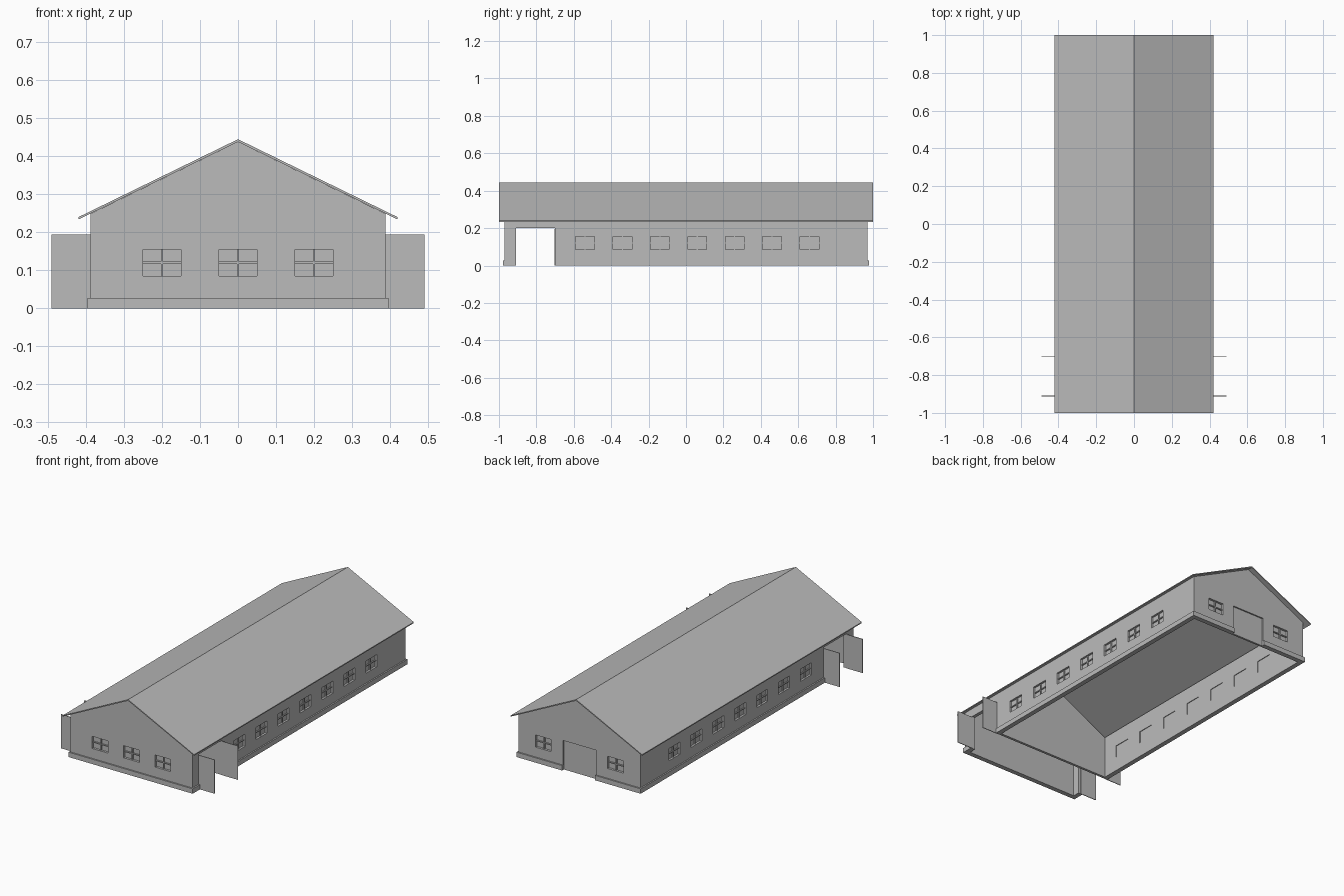
import bpy
import bmesh
from mathutils import Matrix

if "Cube" in bpy.data.objects:
    bpy.data.objects.remove(bpy.data.objects["Cube"])

grey = bpy.data.materials.new("plain_grey")
grey.diffuse_color = (0.5, 0.5, 0.5, 1)
grey.use_nodes = True
grey.node_tree.nodes["Principled BSDF"].inputs["Base Color"].default_value = grey.diffuse_color


def prism(name, outline, y0, y1):
    """Extrude an x/z outline along y."""
    bm = bmesh.new()
    face = bm.faces.new([bm.verts.new((x, y0, z)) for x, z in outline])
    moved = bmesh.ops.extrude_face_region(bm, geom=[face])["geom"]
    bmesh.ops.translate(bm, vec=(0, y1 - y0, 0),
                        verts=[v for v in moved if isinstance(v, bmesh.types.BMVert)])
    bmesh.ops.recalc_face_normals(bm, faces=bm.faces)
    mesh = bpy.data.meshes.new(name)
    bm.to_mesh(mesh)
    bm.free()
    mesh.materials.append(grey)
    obj = bpy.data.objects.new(name, mesh)
    bpy.context.collection.objects.link(obj)
    return obj


def box(name, x0, x1, y0, y1, z0, z1):
    x0, x1 = sorted((x0, x1))
    y0, y1 = sorted((y0, y1))
    return prism(name, [(x0, z0), (x1, z0), (x1, z1), (x0, z1)], y0, y1)


def cut(wall, cutters):
    """Cut box-shaped openings in a wall."""
    for c in cutters:
        c.hide_render = True
        c.hide_viewport = True
        c.display_type = 'WIRE'
        mod = wall.modifiers.new("opening", 'BOOLEAN')
        mod.operation = 'DIFFERENCE'
        mod.solver = 'EXACT'
        mod.object = c


W, L, T = 0.388, 0.97, 0.02          # half width, half length, wall thickness
EAVE, APEX = 0.249, 0.438            # underside of roof at wall and ridge
Z0, Z1, HALF = 0.085, 0.155, 0.05    # window sill, head, half width
ZM = (Z0 + Z1) / 2
DOOR0, DOOR1 = -0.91, -0.70          # side doorway
PLINTH, OUT = 0.028, 0.008
GABLE = [(-W, 0), (W, 0), (W, EAVE), (0, APEX), (-W, EAVE)]
side_windows = [0.66 - 0.2 * i for i in range(7)]

# Long side walls with windows, doorway, plinth and open door leaves
for s, tag in ((1, "right"), (-1, "left")):
    wall = box(tag + "_wall", s * (W - T), s * W, -L + T, L - T, 0, EAVE)
    cutters = [box(tag + "_doorway_cutter", s * (W - 0.1), s * (W + 0.1),
                   DOOR0, DOOR1, -0.1, 0.2)]
    for y in side_windows:
        cutters.append(box(tag + "_window_cutter", s * (W - 0.1), s * (W + 0.1),
                           y - HALF, y + HALF, Z0, Z1))
        # pane and crossed glazing bars
        box(tag + "_window_pane", s * (W - 0.016), s * (W - 0.012),
            y - HALF, y + HALF, Z0, Z1)
        box(tag + "_window_post", s * (W - 0.012), s * (W - 0.006),
            y - 0.003, y + 0.003, Z0, Z1)
        box(tag + "_window_rail", s * (W - 0.012), s * (W - 0.006),
            y - HALF, y + HALF, ZM - 0.003, ZM + 0.003)
    cut(wall, cutters)
    for y0, y1 in ((-L, DOOR0), (DOOR1, L)):
        box(tag + "_plinth", s * W, s * (W + OUT), y0, y1, 0, PLINTH)
    for y in (DOOR0, DOOR1):
        box(tag + "_door_leaf", s * (W - 0.005), s * 0.49,
            y - 0.002, y + 0.002, 0, 0.195)


def gable_wall(tag, s, windows, thick):
    """End wall with recessed windows; s is the outward y direction."""
    wall = prism(tag + "_wall", GABLE, s * L, s * (L - thick))
    cutters = []
    for x in windows:
        cutters.append(box(tag + "_window_cutter", x - HALF, x + HALF,
                           s * (L - 0.013), s * (L + 0.1), Z0, Z1))
        box(tag + "_window_post", x - 0.003, x + 0.003,
            s * (L - 0.013), s * (L - 0.006), Z0, Z1)
        box(tag + "_window_rail", x - HALF, x + HALF,
            s * (L - 0.013), s * (L - 0.006), ZM - 0.003, ZM + 0.003)
    cut(wall, cutters)
    return wall, cutters


# Front end wall
gable_wall("front", -1, (-0.2, 0, 0.2), T)
box("front_plinth", -W - OUT, W + OUT, -L - OUT, -L, 0, PLINTH)

# Back end wall with a closed, slightly recessed door
back, _ = gable_wall("back", 1, (-0.23, 0.23), T)
cut(back, [box("back_door_cutter", -0.105, 0.105, L - 0.008, L + 0.1, -0.1, 0.17)])
for s in (-1, 1):
    box("back_plinth", s * 0.105, s * (W + OUT), L, L + OUT, 0, PLINTH)

# Inner partition behind the side doorways
IN = W - T
prism("partition", [(-IN, 0), (IN, 0), (IN, EAVE), (0, APEX), (-IN, EAVE)],
      DOOR1, DOOR1 + 0.015)

# Gabled roof sheet with overhanging eaves
prism("roof", [(-0.42, 0.234), (0, APEX), (0.42, 0.234),
               (0.42, 0.240), (0, 0.445), (-0.42, 0.240)], -1, 1)
